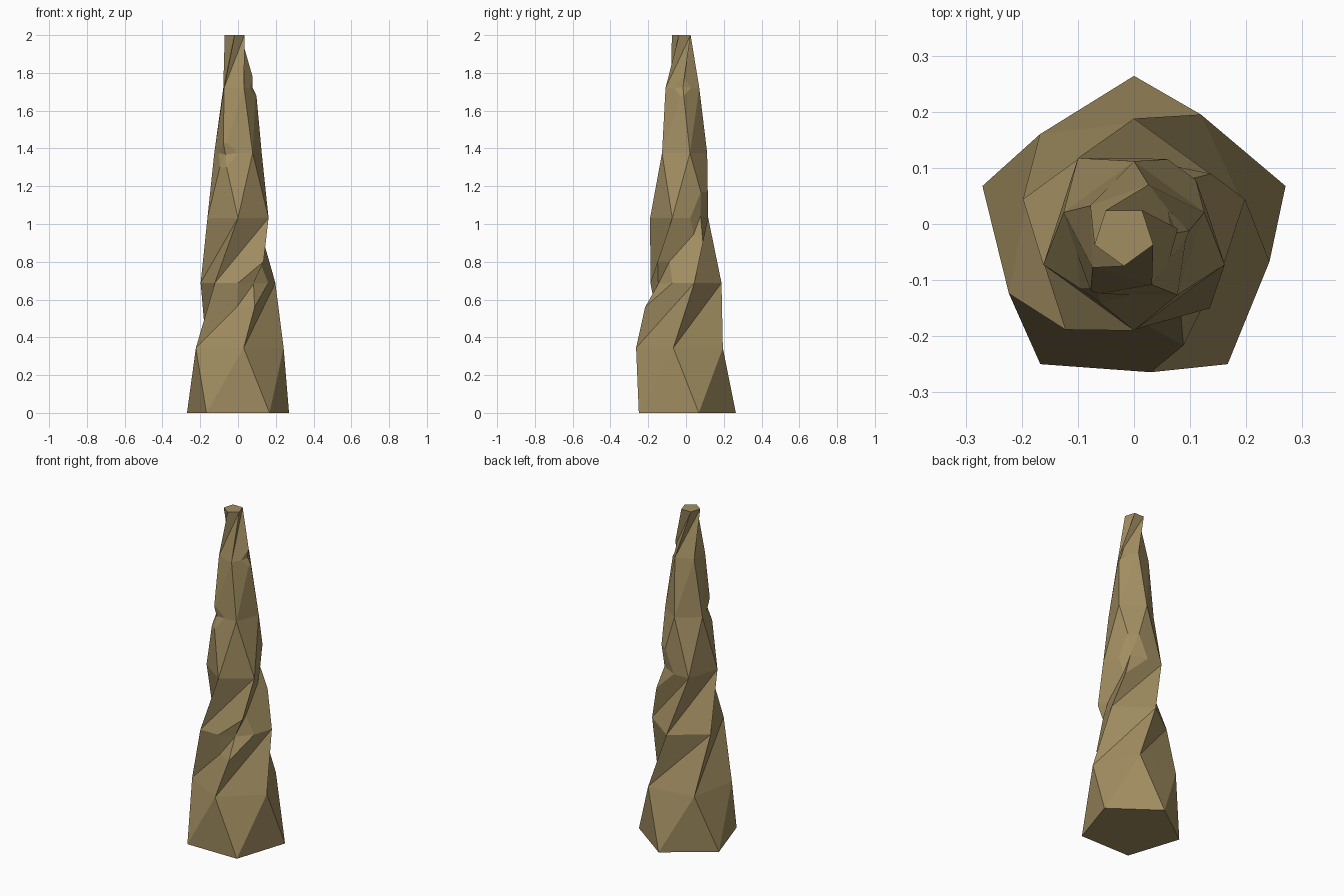
import bpy, bmesh
from math import cos, sin, radians

if "Cube" in bpy.data.objects:
    bpy.data.objects.remove(bpy.data.objects["Cube"])

# rings: height, radius, start angle (deg), centre x
RINGS = [(0.0, 0.284, 306, 0), (0.344, 0.246, 277, 0), (0.688, 0.208, 306, 0),
         (1.032, 0.17, 342, 0), (1.376, 0.132, 306, 0), (1.72, 0.094, 290, 0),
         (2.0, 0.055, 342, -0.018)]
# chipped corners: ring, corner, fraction along side / downward / upward edges
CHIPS = [(2, 0, 0.5, 0.37, 0.33), (3, 1, 0.5, 0.38, 0.40),
         (4, 4, 0.5, 0.22, 0.15), (5, 1, 0.5, 0.12, 0.20)]
N, CY = 5, -0.02

bm = bmesh.new()

# twisted tapering trunk
rings = []
for z, r, a, cx in RINGS:
    rings.append([bm.verts.new((cx + r * cos(radians(a + 72 * i)),
                                CY + r * sin(radians(a + 72 * i)), z)) for i in range(N)])
for lo, hi in zip(rings, rings[1:]):
    for i in range(N):
        j = (i + 1) % N
        bm.faces.new((lo[i], lo[j], hi[j]))
        bm.faces.new((lo[i], hi[j], hi[i]))
bm.faces.new(rings[0][::-1])
bm.faces.new(rings[-1])


def chip(v, side, down, up):
    """Slice a corner off the trunk."""
    new = []
    for e in list(v.link_edges):
        dz = e.other_vert(v).co.z - v.co.z
        t = side if abs(dz) < 0.01 else (down if dz < 0 else up)
        new.append(bmesh.utils.edge_split(e, v, t)[1])
    for f in list(v.link_faces):
        a, b = [w for w in f.verts if w in new]
        bmesh.utils.face_split(f, a, b)
    c = new[0].co.copy()
    for w in new[1:]:
        c += w.co
    v.co = c / len(new)


for k, i, s, d, u in CHIPS:
    chip(rings[k][i], s, d, u)

bmesh.ops.recalc_face_normals(bm, faces=bm.faces[:])
mesh = bpy.data.meshes.new("trunk")
bm.to_mesh(mesh)
bm.free()
trunk = bpy.data.objects.new("trunk", mesh)
bpy.context.collection.objects.link(trunk)

# bark colour
bark = bpy.data.materials.new("bark")
bark.diffuse_color = (0.36, 0.27, 0.12, 1)
bark.use_nodes = True
bark.node_tree.nodes["Principled BSDF"].inputs["Base Color"].default_value = bark.diffuse_color
mesh.materials.append(bark)
